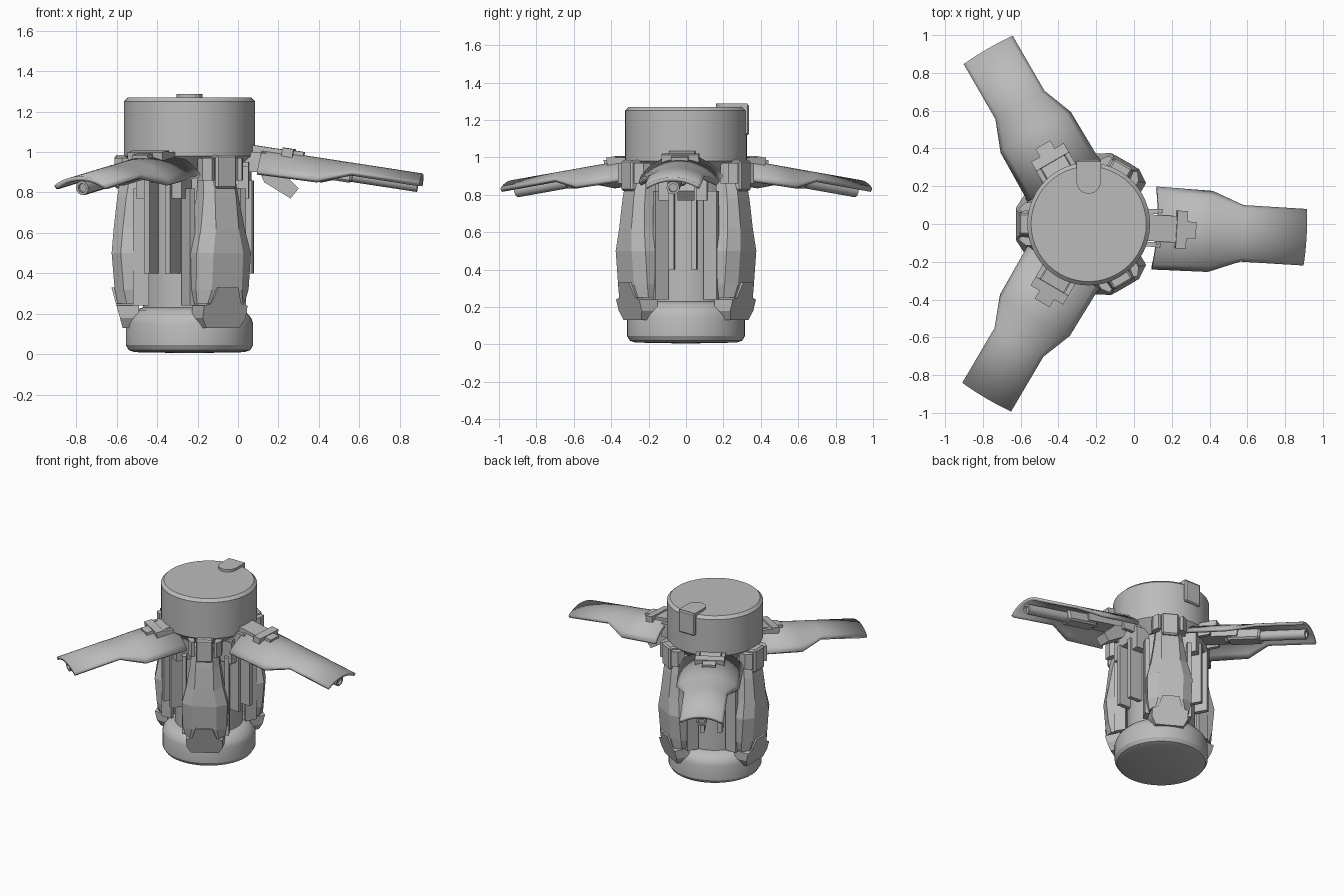
import bpy, bmesh
from math import radians, sin, cos, pi, sqrt
from mathutils import Matrix, Vector

cube = bpy.data.objects.get("Cube")
if cube:
    bpy.data.objects.remove(cube)

grey = bpy.data.materials.new("plain_grey")
grey.use_nodes = True
COLOUR = (0.5, 0.5, 0.5, 1)
grey.diffuse_color = COLOUR
grey.node_tree.nodes["Principled BSDF"].inputs["Base Color"].default_value = COLOUR

AXIS = Matrix.Translation((-0.24, 0, 0))


def finish(name, bm, place, smooth=False):
    """Turn a bmesh built around the axis into a placed object."""
    bmesh.ops.recalc_face_normals(bm, faces=bm.faces)
    mesh = bpy.data.meshes.new(name)
    bm.to_mesh(mesh)
    bm.free()
    mesh.materials.append(grey)
    if smooth:
        mesh.shade_smooth()
        mesh.set_sharp_from_angle(angle=radians(30))
    obj = bpy.data.objects.new(name, mesh)
    obj.matrix_world = place
    bpy.context.collection.objects.link(obj)
    return obj


def lathe(name, profile, place, sides=48):
    bm = bmesh.new()
    verts = [bm.verts.new((r, 0, z)) for r, z in profile]
    edges = [bm.edges.new(p) for p in zip(verts, verts[1:])]
    bmesh.ops.spin(bm, geom=verts + edges, axis=(0, 0, 1), cent=(0, 0, 0),
                   angle=2 * pi, steps=sides, use_merge=True)
    bmesh.ops.remove_doubles(bm, verts=bm.verts, dist=0.0001)
    return finish(name, bm, place, True)


def box(name, place, u, v, z, bevel=0.0):
    """Box from (min, max) ranges: radial u, sideways v, height z."""
    bm = bmesh.new()
    bmesh.ops.create_cube(bm, size=1)
    for vert in bm.verts:
        vert.co = [r[0] if c < 0 else r[1] for c, r in zip(vert.co, (u, v, z))]
    if bevel:
        bmesh.ops.bevel(bm, geom=bm.edges[:], offset=bevel, segments=1, affect='EDGES')
    return finish(name, bm, place)


def loft(name, place, rings):
    bm = bmesh.new()
    rows = [[bm.verts.new(p) for p in ring] for ring in rings]
    n = len(rows[0])
    for a, b in zip(rows, rows[1:]):
        for i in range(n):
            bm.faces.new((a[i], a[(i + 1) % n], b[(i + 1) % n], b[i]))
    bm.faces.new(rows[0])
    bm.faces.new(rows[-1])
    return finish(name, bm, place)


def prism(name, place, points, depth):
    """Extrude a 2D outline by a depth vector."""
    return loft(name, place, [points, [Vector(p) + Vector(depth) for p in points]])


# Central body: base, core and cap drum
lathe("base", [(0, 0.005), (0.27, 0.01), (0.3, 0.02), (0.315, 0.045), (0.315, 0.15),
               (0.305, 0.18), (0.275, 0.215), (0.235, 0.23), (0, 0.23)], AXIS)
lathe("core", [(0, 0.2), (0.23, 0.2), (0.23, 0.94), (0, 0.94)], AXIS)
lathe("cap_drum", [(0, 0.9), (0.24, 0.9), (0.325, 0.98), (0.325, 1.25),
                   (0.305, 1.27), (0, 1.27)], AXIS)

# Rounded latch folded over the cap rim
latch = AXIS @ Matrix.Rotation(pi / 2, 4, 'Z')
W = 0.065
arc = [(0.225 - W * sin(t * pi / 8), W * cos(t * pi / 8), 1.262) for t in range(9)]
prism("latch_top", latch, arc + [(0.33, -W, 1.262), (0.33, W, 1.262)], (0, 0, 0.026))
box("latch_side", latch, (0.3, 0.338), (-W, W), (1.12, 1.284), 0.008)

# Wings, each an arched plate with a rod and a hinge beneath
ARCH, SLOPE = 0.27, radians(8.7)


def wing(tag, angle, shift, drop):
    turn = AXIS @ Matrix.Rotation(radians(angle), 4, 'Z')
    # Tilted frame whose origin lies on the wing ridge at its root
    tilt = turn @ Matrix.Translation((0.365 + shift, 0, 1.015 - drop)) @ Matrix.Rotation(SLOPE, 4, 'Y')
    bm = bmesh.new()
    rows = []
    for u, half in ((0, 0.22), (0.3, 0.215), (0.46, 0.15), (0.8, 0.15)):
        vs = [half * i / 8 for i in range(-8, 9)]
        rows.append([bm.verts.new((u, v, sqrt(ARCH ** 2 - v ** 2) - ARCH)) for v in vs])
    for a, b in zip(rows, rows[1:]):
        for i in range(16):
            bm.faces.new((a[i], b[i], b[i + 1], a[i + 1]))
    plate = finish("wing_plate_" + tag, bm, tilt, True)
    solid = plate.modifiers.new("thickness", 'SOLIDIFY')
    solid.thickness = 0.022
    solid.offset = -1

    lay = tilt @ Matrix.Translation((0, 0, -0.06)) @ Matrix.Rotation(pi / 2, 4, 'Y')
    lathe("wing_rod_" + tag, [(0, 0.2), (0.035, 0.2), (0.035, 0.785), (0.022, 0.785),
                              (0.022, 0.77), (0, 0.77)], lay, 20)
    box("rod_sleeve_" + tag, tilt, (0.22, 0.46), (-0.05, 0.05), (-0.1, -0.02), 0.012)
    box("wing_arm_" + tag, tilt, (-0.1, 0.3), (-0.06, 0.06), (-0.08, -0.015))

    # Stepped hinge plate on top
    box("hinge_stem_" + tag, tilt, (-0.06, 0.12), (-0.07, 0.07), (-0.04, 0.012))
    box("hinge_cross_" + tag, tilt, (0.1, 0.155), (-0.1, 0.1), (-0.04, 0.022))
    box("hinge_tip_" + tag, tilt, (0.12, 0.205), (-0.045, 0.045), (-0.02, 0.016))
    for s, side in ((-1, "right"), (1, "left")):
        box(f"hinge_cheek_{side}_{tag}", turn, (0.26, 0.385), sorted((s * 0.075, s * 0.1)), (0.9, 1.0))
        # Rails and stepped bracket in the bay below the wing
        box(f"bay_rail_{side}_{tag}", turn, (0.2, 0.315), sorted((s * 0.045, s * 0.075)), (0.4, 0.86))
        box(f"bay_bracket_{side}_{tag}", turn, (0.2, 0.3), sorted((s * 0.075, s * 0.13)), (0.77, 0.93))
    box("bay_head_" + tag, turn, (0.2, 0.3), (-0.12, 0.12), (0.85, 0.95))


wing("side", -3.5, 0, 0)
wing("back", 120, -0.085, 0.015)
wing("front", 239.5, -0.085, 0.015)

# Lever hanging below the side wing
prism("side_lever", AXIS, [(0.33, -0.045, 0.94), (0.44, -0.045, 0.92), (0.54, -0.045, 0.82),
                           (0.5, -0.045, 0.77), (0.37, -0.045, 0.85)], (0, 0.09, 0))


# Legs: faceted armour with a clip above and a foot below
def leg(tag, angle):
    turn = AXIS @ Matrix.Rotation(radians(angle), 4, 'Z')

    def ring(z, mid, half, out):
        side = out - 0.045
        return [(0.24, -half, z), (side, -half, z), (out, -mid, z),
                (out, mid, z), (side, half, z), (0.24, half, z)]

    loft("leg_armour_" + tag, turn, [ring(*r) for r in (
        (0.91, 0.05, 0.085, 0.335), (0.78, 0.06, 0.1, 0.357), (0.62, 0.065, 0.125, 0.375),
        (0.5, 0.085, 0.155, 0.385), (0.32, 0.085, 0.15, 0.37), (0.25, 0.1, 0.135, 0.355))])
    outline = [(-0.06, 0.33), (0.06, 0.33), (0.09, 0.25), (0.13, 0.24), (0.13, 0.18),
               (0.1, 0.13), (-0.1, 0.13), (-0.13, 0.18), (-0.13, 0.24), (-0.09, 0.25)]
    loft("foot_" + tag, turn, [[(0.25, y, z) for y, z in outline],
                               [(0.33 + max(0, z - 0.13) * 0.28, y * 0.95, z) for y, z in outline]])
    box("clip_" + tag, turn, (0.29, 0.37), (-0.058, 0.058), (0.82, 0.985), 0.01)
    for s, side in ((-1, "right"), (1, "left")):
        prism(f"clip_frame_{side}_{tag}", turn,
              [(0.28, s * 0.115, 0.86), (0.33, s * 0.115, 0.86), (0.37, s * 0.085, 0.86),
               (0.36, s * 0.065, 0.86), (0.28, s * 0.075, 0.86)], (0, 0, 0.11))
        box(f"leg_strut_{side}_{tag}", turn, (0.2, 0.28), sorted((s * 0.13, s * 0.16)), (0.24, 0.82))


for tag, angle in (("back", 60), ("right", 180), ("front", 300)):
    leg(tag, angle)
